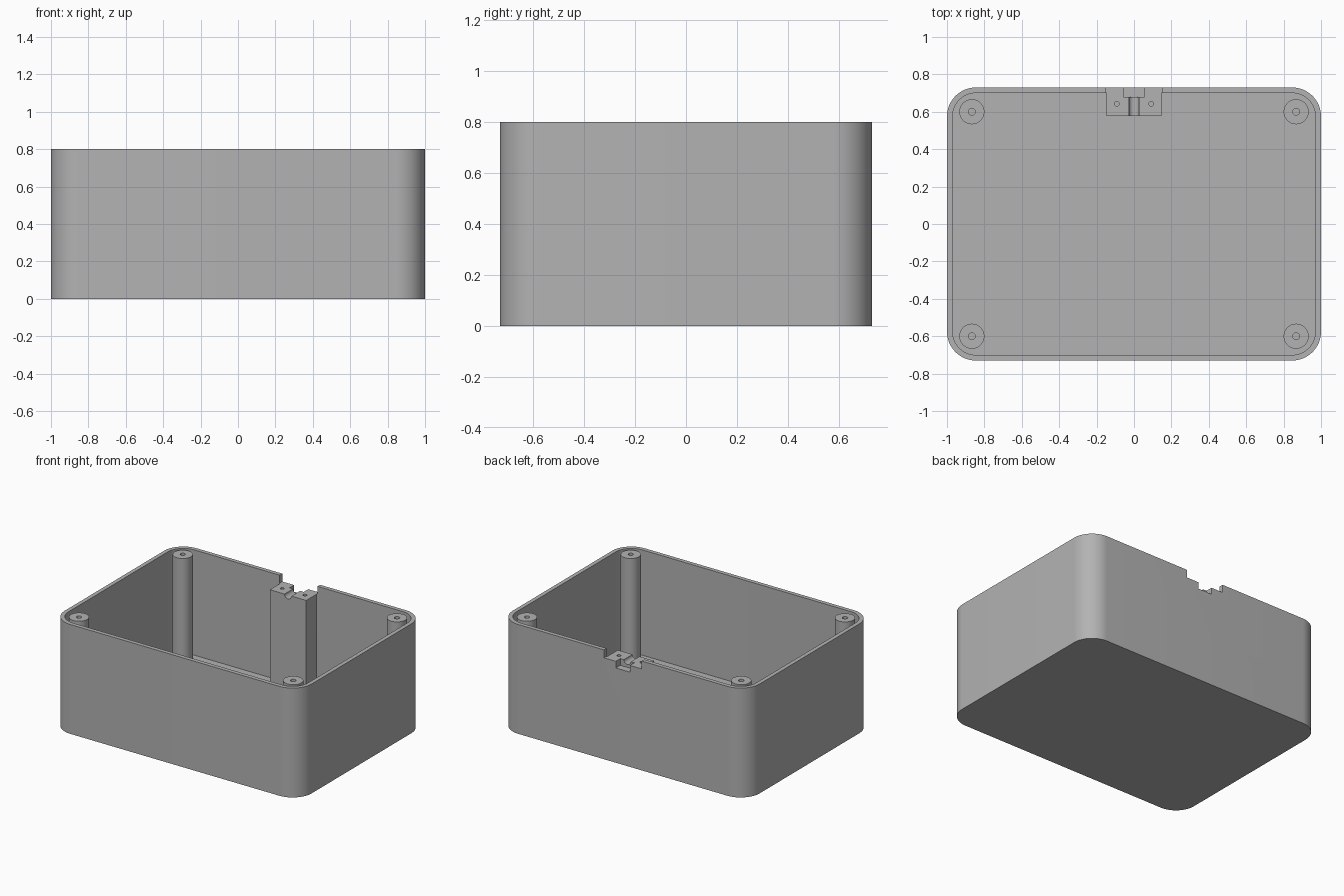
import bpy
import bmesh
from math import cos, sin, pi, radians
from mathutils import Matrix

cube = bpy.data.objects.get("Cube")
if cube:
    bpy.data.objects.remove(cube, do_unlink=True)

W, D, H = 2.0, 1.46, 0.8      # outer size
WALL, CORNER = 0.03, 0.155
SEAT = 0.742                  # top of the cable clamp block

grey = bpy.data.materials.new("grey plastic")
grey.use_nodes = True
colour = (0.45, 0.45, 0.45, 1)
grey.diffuse_color = colour
grey.node_tree.nodes["Principled BSDF"].inputs["Base Color"].default_value = colour


def add(name, bm):
    bmesh.ops.recalc_face_normals(bm, faces=bm.faces)
    mesh = bpy.data.meshes.new(name)
    bm.to_mesh(mesh)
    bm.free()
    mesh.materials.append(grey)
    obj = bpy.data.objects.new(name, mesh)
    bpy.context.collection.objects.link(obj)
    return obj


def box(name, x, y0, y1, z0, z1):
    """Box centred on x = 0 with half width x."""
    bm = bmesh.new()
    bmesh.ops.create_cube(bm, size=1)
    for v in bm.verts:
        v.co.x *= 2 * x
        v.co.y = y1 if v.co.y > 0 else y0
        v.co.z = z1 if v.co.z > 0 else z0
    return add(name, bm)


def rounded_prism(name, w, d, r, z0, z1, steps=16):
    """Upright prism with rounded corners."""
    bm = bmesh.new()
    ring = []
    for i, (sx, sy) in enumerate([(1, 1), (-1, 1), (-1, -1), (1, -1)]):
        for k in range(steps + 1):
            a = (i + k / steps) * pi / 2
            ring.append(bm.verts.new((sx * (w / 2 - r) + r * cos(a),
                                      sy * (d / 2 - r) + r * sin(a), z0)))
    base = bm.faces.new(ring)
    top = bmesh.ops.extrude_face_region(bm, geom=[base])["geom"]
    for v in top:
        if isinstance(v, bmesh.types.BMVert):
            v.co.z = z1
    return add(name, bm)


def cylinder(name, r, depth, matrix):
    bm = bmesh.new()
    bmesh.ops.create_cone(bm, cap_ends=True, segments=32, radius1=r,
                          radius2=r, depth=depth, matrix=matrix)
    return add(name, bm)


def combine(target, tool, operation):
    """Apply a boolean and drop the helper."""
    mod = target.modifiers.new("boolean", "BOOLEAN")
    mod.operation, mod.solver, mod.object = operation, "EXACT", tool
    tool.hide_render = True
    bpy.context.view_layer.objects.active = target
    bpy.ops.object.modifier_apply(modifier=mod.name)
    bpy.data.objects.remove(tool, do_unlink=True)


def smooth(obj):
    bpy.ops.object.select_all(action="DESELECT")
    obj.select_set(True)
    bpy.context.view_layer.objects.active = obj
    bpy.ops.object.shade_smooth_by_angle(angle=radians(30))


# Hollow case with the clamp block joined to its back wall
case = rounded_prism("case", W, D, CORNER, 0, H)
combine(case, rounded_prism("cavity", W - 2 * WALL, D - 2 * WALL,
                            CORNER - WALL, WALL, H + 0.1), "DIFFERENCE")
combine(case, box("clamp_block", 0.147, 0.578, 0.715, 0.015, 0.77), "UNION")

# Notch in the wall, deeper cable entry and round cable channel
combine(case, box("notch", 0.153, 0.5, 0.8, SEAT, 0.9), "DIFFERENCE")
combine(case, box("cable_entry", 0.057, 0.678, 0.8, 0.693, 0.9), "DIFFERENCE")
combine(case, cylinder("cable_channel", 0.028, 0.2,
                       Matrix.Translation((0, 0.6, SEAT)) @ Matrix.Rotation(pi / 2, 4, "X")),
        "DIFFERENCE")

# Screw holes in the clamp block
for side in (-1, 1):
    combine(case, cylinder("clamp_hole", 0.013, 0.2,
                           Matrix.Translation((side * 0.092, 0.643, SEAT))), "DIFFERENCE")
smooth(case)


# Corner screw posts, each a turned profile with a blind hole
def screw_post(name, x, y):
    r, hole, depth = 0.067, 0.018, 0.25
    bm = bmesh.new()
    profile = [(0, H - depth), (hole, H - depth), (hole, H), (r, H), (r, WALL)]
    verts = [bm.verts.new((px, 0, pz)) for px, pz in profile]
    edges = [bm.edges.new(pair) for pair in zip(verts, verts[1:])]
    bmesh.ops.spin(bm, geom=verts + edges, cent=(0, 0, 0), axis=(0, 0, 1),
                   angle=2 * pi, steps=40, use_duplicate=False)
    bmesh.ops.remove_doubles(bm, verts=bm.verts, dist=1e-5)
    post = add(name, bm)
    post.location = (x, y, 0)
    smooth(post)


for y, end in ((-0.6, "front"), (0.6, "back")):
    for x, side in ((-0.867, "right"), (0.867, "left")):
        screw_post(f"{end}_{side}_screw_post", x, y)
